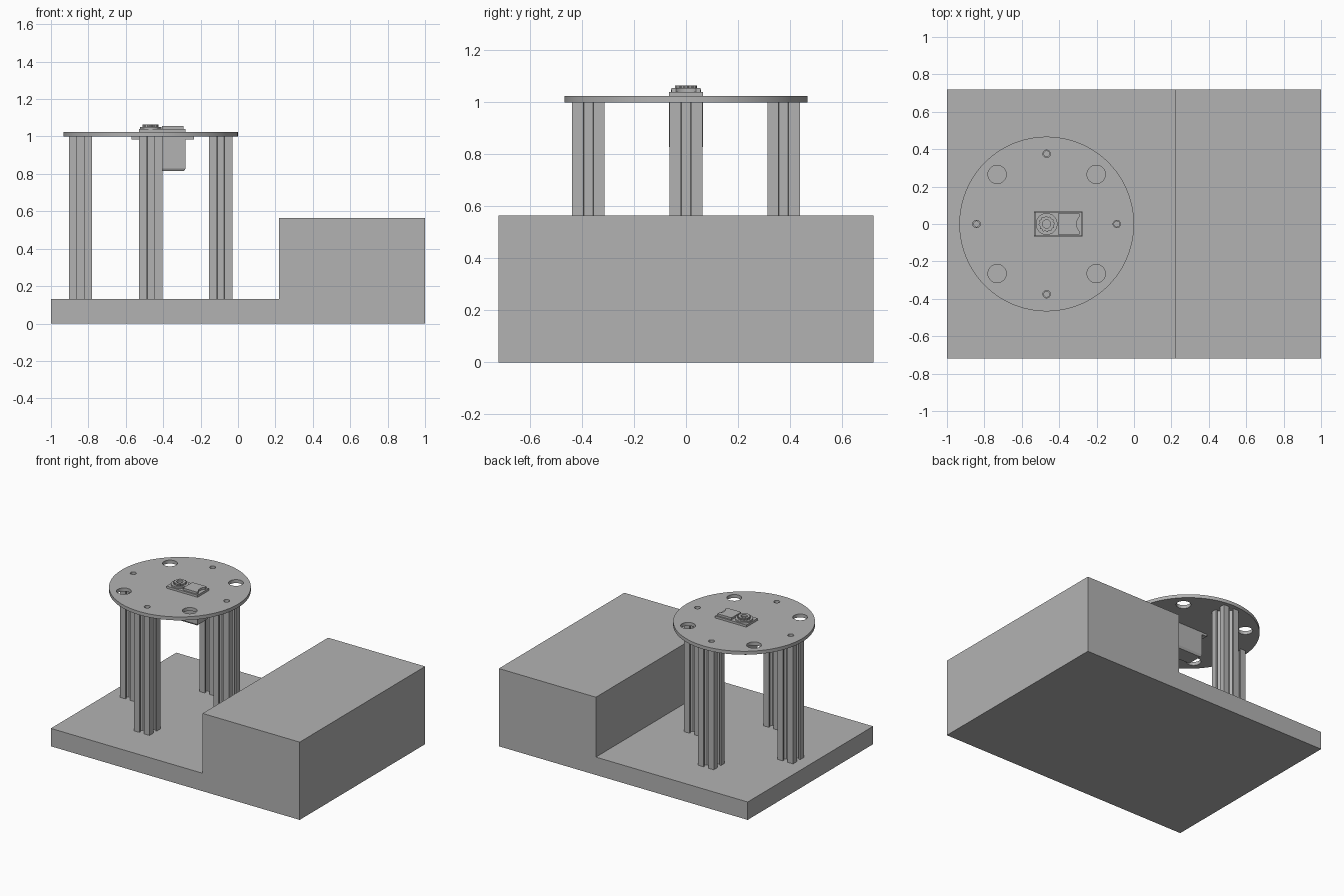
import bpy
import bmesh
from math import cos, sin, pi, radians

old = bpy.data.objects.get("Cube")
if old:
    bpy.data.objects.remove(old, do_unlink=True)

grey = bpy.data.materials.new("plain grey")
grey.use_nodes = True
grey.diffuse_color = (0.45, 0.45, 0.45, 1)
grey.node_tree.nodes["Principled BSDF"].inputs["Base Color"].default_value = grey.diffuse_color


def circle(x, y, r, n=32):
    return [(x + r * cos(2 * pi * i / n), y + r * sin(2 * pi * i / n)) for i in range(n)]


def rect(x0, x1, y):
    return [(x0, -y), (x1, -y), (x1, y), (x0, y)]


def extrude(name, outlines, z0, z1, x=0, y=0):
    """Extrude a flat outline, with holes, from z0 to z1."""
    curve = bpy.data.curves.new(name, "CURVE")
    curve.dimensions = "2D"
    curve.fill_mode = "BOTH"
    curve.extrude = (z1 - z0) / 2
    for pts in outlines:
        spline = curve.splines.new("POLY")
        spline.points.add(len(pts) - 1)
        for p, (px, py) in zip(spline.points, pts):
            p.co = (px, py, 0, 1)
        spline.use_cyclic_u = True
    obj = bpy.data.objects.new(name, curve)
    bpy.context.collection.objects.link(obj)
    obj.location = (x, y, (z0 + z1) / 2)
    bpy.ops.object.select_all(action="DESELECT")
    obj.select_set(True)
    bpy.context.view_layer.objects.active = obj
    bpy.ops.object.convert(target="MESH")
    obj = bpy.context.view_layer.objects.active
    bm = bmesh.new()
    bm.from_mesh(obj.data)
    bmesh.ops.remove_doubles(bm, verts=bm.verts, dist=1e-5)
    bmesh.ops.recalc_face_normals(bm, faces=bm.faces)
    bm.to_mesh(obj.data)
    bm.free()
    obj.data.materials.clear()
    obj.data.materials.append(grey)
    bpy.ops.object.shade_smooth_by_angle(angle=radians(25))
    return obj


# Stepped base: one side profile, extruded along y
profile = [(-1, 0), (1, 0), (1, 0.565), (0.22, 0.565), (0.22, 0.13), (-1, 0.13)]
bm = bmesh.new()
face = bm.faces.new([bm.verts.new((x, -0.72, z)) for x, z in profile])
side = bmesh.ops.extrude_face_region(bm, geom=[face])
moved = [v for v in side["geom"] if isinstance(v, bmesh.types.BMVert)]
bmesh.ops.translate(bm, verts=moved, vec=(0, 1.44, 0))
bmesh.ops.recalc_face_normals(bm, faces=bm.faces)
mesh = bpy.data.meshes.new("stepped_base")
bm.to_mesh(mesh)
bm.free()
mesh.materials.append(grey)
bpy.context.collection.objects.link(bpy.data.objects.new("stepped_base", mesh))

# Slotted posts: one slotted side turned four times, with a round bore
CX = -0.467
half_slot = [(0.0625, 0.019), (0.051, 0.019), (0.051, 0.035), (0.042, 0.035), (0.025, 0.018)]
one_side = [(x, -y) for x, y in half_slot] + half_slot[::-1] + [(0.0625, 0.0625)]
post = []
for c, s in ((1, 0), (0, 1), (-1, 0), (0, -1)):
    post += [(c * x - s * y, s * x + c * y) for x, y in one_side]
REACH = 0.375
spots = {"left": (REACH, 0), "back": (0, REACH), "right": (-REACH, 0), "front": (0, -REACH)}
for name, (x, y) in spots.items():
    extrude(name + "_post", [post, circle(0, 0, 0.015, 20)], 0.13, 1.0, CX + x, y)

# Round top plate with bolt holes, access holes and the motor opening
holes = [circle(x, y, 0.02, 24) for x, y in spots.values()]
holes += [circle(x, y, 0.049) for x in (-0.265, 0.265) for y in (-0.265, 0.265)]
opening = rect(-0.064, 0.188, 0.066)
extrude("top_plate", [circle(0, 0, 0.467, 96), opening] + holes, 1.0, 1.025, CX)

# Motor: body, bottom cap and mounting flange under the plate
body = extrude("motor_body", [rect(-0.063, 0.187, 0.065)], 0.83, 1.04, CX)
cap = extrude("motor_bottom_cap", [rect(-0.063, 0.187, 0.065)], 0.815, 0.83, CX)
for v in cap.data.vertices:
    if v.co.z < 0:
        v.co.x = 0.062 + (v.co.x - 0.062) * 0.93
        v.co.y *= 0.87
flange_holes = [circle(x, 0, 0.012, 16) for x in (-0.083, 0.21)]
extrude("motor_flange", [rect(-0.103, 0.232, 0.065)] + flange_holes, 0.984, 1.0, CX)

# Motor top: gear housing plate with concave ends, round collar and toothed output
arc = [(0.05 * cos(a), 0.05 * sin(a)) for a in [radians(-50 + 10 * i) for i in range(11)]]
cover = [(0.062, -0.055), (0.175, -0.055)]
cover += [(0.205 - x * 0.9, y) for x, y in arc]
cover += [(0.175, 0.055), (0.062, 0.055)]
extrude("motor_cover", [cover], 1.04, 1.055, CX)
extrude("output_collar", [circle(0, 0, 0.058, 40)], 1.04, 1.05, CX)
gear = []
for i in range(48):
    r = 0.043 if i % 4 < 2 else 0.038
    gear.append((r * cos(2 * pi * i / 48), r * sin(2 * pi * i / 48)))
extrude("output_gear", [gear, circle(0, 0, 0.022, 24)], 1.05, 1.065, CX)
